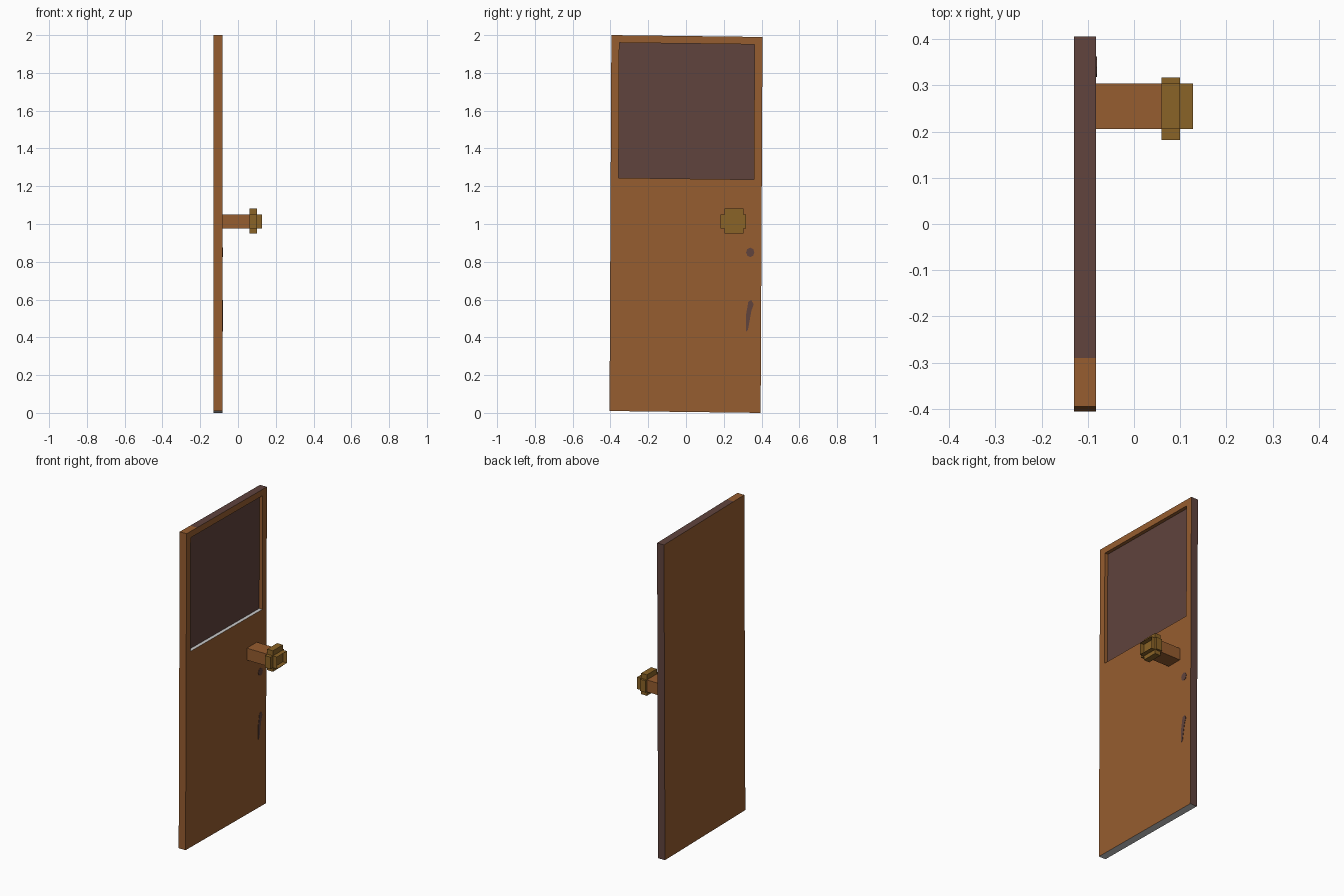
import bpy, bmesh, math
from mathutils import Vector

if "Cube" in bpy.data.objects:
    bpy.data.objects.remove(bpy.data.objects["Cube"])


def mat(name, rgb):
    m = bpy.data.materials.new(name)
    m.diffuse_color = (*rgb, 1)
    m.use_nodes = True
    m.node_tree.nodes["Principled BSDF"].inputs["Base Color"].default_value = m.diffuse_color
    return m


WOOD = mat("orange wood", (0.305, 0.109, 0.029))
DARK = mat("dark purple brown", (0.117, 0.057, 0.047))
BRASS = mat("old brass", (0.255, 0.125, 0.020))
GREY = mat("light grey", (0.60, 0.60, 0.60))


def finish(bm, name, mats):
    me = bpy.data.meshes.new(name)
    bm.normal_update()
    bm.to_mesh(me)
    bm.free()
    for m in mats:
        me.materials.append(m)
    ob = bpy.data.objects.new(name, me)
    bpy.context.collection.objects.link(ob)
    return ob


def tilt(x, y, z):
    """The slab leans very slightly sideways."""
    return Vector((x, y + 0.005 * (z - 1), z * 0.995 + 0.005 - 0.0125 * y))


def box(name, x, y, z, m, open_end=False):
    bm = bmesh.new()
    bmesh.ops.create_cube(bm, size=1)
    for v in bm.verts:
        v.co = [(r[0] + r[1]) / 2 + c * (r[1] - r[0]) for r, c in zip((x, y, z), v.co)]
    bm.normal_update()
    if open_end:
        bmesh.ops.delete(bm, geom=[f for f in bm.faces if f.normal.x > 0.9], context='FACES')
    return finish(bm, name, [m])


# Door slab with a recessed window on the +x face
bm = bmesh.new()


def ring(x, y0, y1, z0, z1):
    return [bm.verts.new(tilt(x, y, z)) for y, z in ((y0, z0), (y1, z0), (y1, z1), (y0, z1))]


XB, XF, XW = -0.13, -0.082, -0.104
loops = [ring(XB, -0.4, 0.4, 0, 2), ring(XF, -0.4, 0.4, 0, 2),
         ring(XF, -0.358, 0.358, 1.241, 1.96), ring(XW, -0.358, 0.358, 1.241, 1.96)]
sides = []
for a, b in zip(loops, loops[1:]):
    for i in range(4):
        j = (i + 1) % 4
        sides.append(bm.faces.new((a[i], a[j], b[j], b[i])))
pane = bm.faces.new(loops[3])
bm.faces.new(loops[0][::-1])
bmesh.ops.recalc_face_normals(bm, faces=bm.faces[:])
sides[0].material_index = 2      # underside
sides[8].material_index = 2      # window sill
sides[1].material_index = 1      # latch edge
pane.material_index = 1
# Top edge: dark except for the hinge end
top = sides[2]
bmesh.ops.bisect_plane(bm, geom=[top, *top.edges, *top.verts],
                       plane_co=(0, -0.29, 0), plane_no=(0, 1, 0))
for f in bm.faces:
    c = f.calc_center_median()
    if c.z > 1.98 and f.normal.z > 0.9 and c.y > -0.29:
        f.material_index = 1
finish(bm, "door_slab", [WOOD, DARK, GREY])


# Thin painted marks below the handle
def plate(name, pts):
    bm = bmesh.new()
    f = bm.faces.new([bm.verts.new((XF, y, z)) for y, z in pts])
    r = bmesh.ops.extrude_face_region(bm, geom=[f])
    for v in r["geom"]:
        if isinstance(v, bmesh.types.BMVert):
            v.co.x += 0.002
    bmesh.ops.recalc_face_normals(bm, faces=bm.faces[:])
    finish(bm, name, [DARK])


plate("lock_dot", [(0.34 + 0.022 * math.cos(k * math.pi / 4), 0.85 + 0.025 * math.sin(k * math.pi / 4))
                   for k in range(8)])
plate("keyhole", [(0.318, 0.43), (0.328, 0.44), (0.346, 0.54), (0.358, 0.575),
                  (0.346, 0.597), (0.33, 0.59), (0.318, 0.52)])

# Handle: wooden stem, cross-shaped collar and open end cup
box("handle_stem", (XF, 0.06), (0.205, 0.304), (0.975, 1.05), WOOD)
box("collar_wide", (0.06, 0.10), (0.182, 0.317), (0.975, 1.05), BRASS)
box("collar_tall", (0.06, 0.10), (0.205, 0.304), (0.95, 1.082), BRASS)
box("handle_cup", (0.10, 0.128), (0.205, 0.304), (0.975, 1.05), BRASS, open_end=True)
